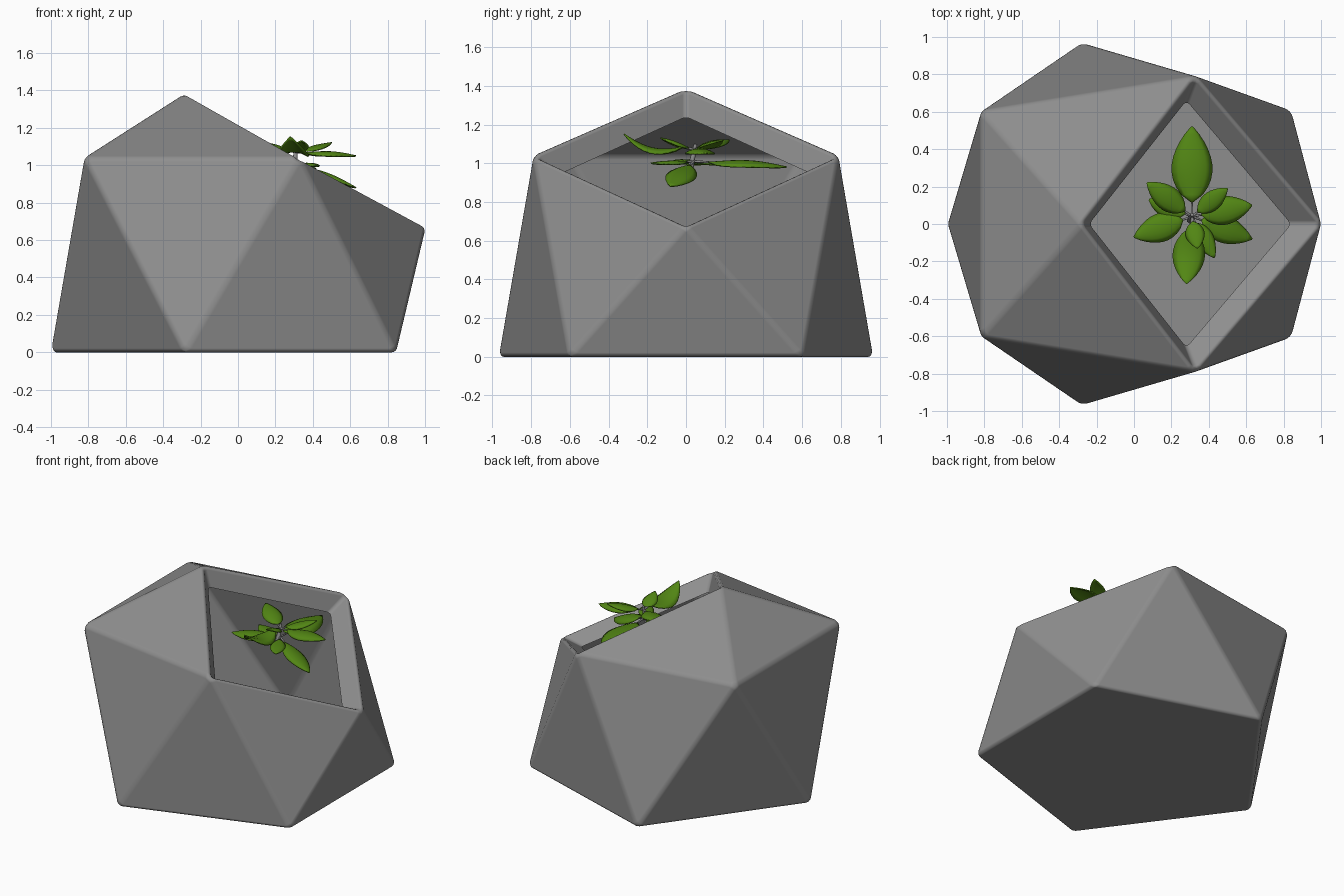
import bpy, bmesh, math
from mathutils import Vector

if "Cube" in bpy.data.objects:
    bpy.data.objects.remove(bpy.data.objects["Cube"], do_unlink=True)


def material(name, rgb):
    m = bpy.data.materials.new(name)
    m.use_nodes = True
    m.diffuse_color = (*rgb, 1)
    m.node_tree.nodes["Principled BSDF"].inputs["Base Color"].default_value = (*rgb, 1)
    return m


GREY = material("stone_grey", (0.27, 0.27, 0.27))
GREEN = material("leaf_green", (0.085, 0.24, 0.007))


def make_object(name, bm, mat, angle):
    me = bpy.data.meshes.new(name)
    bm.to_mesh(me)
    bm.free()
    me.materials.append(mat)
    ob = bpy.data.objects.new(name, me)
    bpy.context.collection.objects.link(ob)
    bpy.ops.object.select_all(action="DESELECT")
    ob.select_set(True)
    bpy.context.view_layer.objects.active = ob
    bpy.ops.object.shade_smooth_by_angle(angle=math.radians(angle))
    return ob


# Faceted planter shell: five-sided base, five-cornered shoulder and a peak
def planter():
    bm = bmesh.new()
    base = [bm.verts.new(p) for p in
            ((-1, 0, 0), (-.285, -.97, 0), (.845, -.605, 0), (.845, .605, 0), (-.285, .97, 0))]
    ring = [bm.verts.new(p) for p in
            ((-.82, -.605, 1.04), (.33, -.79, 1.04), (1.005, 0, .675), (.33, .79, 1.04), (-.82, .605, 1.04))]
    peak = bm.verts.new((-.28, 0, 1.385))
    bm.faces.new(base[::-1])
    for i in range(5):
        j = (i + 1) % 5
        bm.faces.new((base[i], base[j], ring[i]))
        bm.faces.new((ring[i], base[j], ring[j]))
    for i, j in ((0, 1), (3, 4), (4, 0)):
        bm.faces.new((ring[i], ring[j], peak))
    # Lip turned into the diamond opening
    rim = [peak, ring[1], ring[2], ring[3]]
    lip = [bm.verts.new(p) for p in
           ((-.24, 0, 1.24), (.28, -.66, .94), (.84, 0, .645), (.28, .66, .94))]
    for i in range(4):
        j = (i + 1) % 4
        bm.faces.new((rim[i], rim[j], lip[j], lip[i]))
    bmesh.ops.recalc_face_normals(bm, faces=bm.faces)
    ob = make_object("planter", bm, GREY, 40)
    bev = ob.modifiers.new("soft_edges", "BEVEL")
    bev.width = 0.022
    bev.segments = 3
    bev.limit_method = "ANGLE"
    bev.angle_limit = math.radians(10)
    bev.harden_normals = True


# Leaf: a pointed, cupped blade arching from the crown to its tip
def leaf(name, root, tip, half_width, arch, tilt=0.0):
    root, tip = Vector(root), Vector(tip)
    along = tip - root
    side = along.cross(Vector((0, 0, 1))).normalized()
    up = side.cross(along).normalized()
    side, up = (side * math.cos(tilt) + up * math.sin(tilt),
                up * math.cos(tilt) - side * math.sin(tilt))
    bm = bmesh.new()
    n, m = 10, 6
    rows = []
    for i in range(n + 1):
        t = i / n
        w = half_width * max(.03, math.sin(math.pi * t ** .85) ** .8 if t < 1 else 0)
        row = []
        for k in range(m + 1):
            s = 2 * k / m - 1
            dome = arch * math.sin(math.pi * t) - .4 * w * s * s - .1 * w * (1 - abs(s))
            row.append(bm.verts.new(root + along * t + side * w * s + up * dome))
        rows.append(row)
    for a, b in zip(rows, rows[1:]):
        for k in range(m):
            bm.faces.new((a[k], a[k + 1], b[k + 1], b[k]))
    bmesh.ops.recalc_face_normals(bm, faces=bm.faces)
    ob = make_object(name, bm, GREEN, 60)
    sol = ob.modifiers.new("thickness", "SOLIDIFY")
    sol.thickness = 0.008
    sol.offset = 0


# Stem: a tapered round twig between two points
def twig(name, a, b, r1, r2):
    a, b = Vector(a), Vector(b)
    bm = bmesh.new()
    bmesh.ops.create_cone(bm, cap_ends=True, segments=8, radius1=r1, radius2=r2, depth=(b - a).length)
    bm.transform((b - a).to_track_quat("Z", "Y").to_matrix().to_4x4())
    bmesh.ops.translate(bm, verts=bm.verts, vec=(a + b) / 2)
    make_object(name, bm, GREY, 50)


planter()

crown = Vector((.31, .04, 1.04))
twig("main_stem", (.3, .02, .96), (.31, .05, 1.1), .018, .009)

# Tip, half width, arch and tilt of each leaf
leaves = [
    ((.31, .52, .98), .108, .03, 0),
    ((.28, -.32, 1.15), .085, -.03, 0),
    ((0, -.07, 1.0), .075, .02, 0),
    ((.63, -.08, .88), .075, .02, .2),
    ((.63, .1, 1.05), .075, .02, 0),
    ((.07, .22, 1.12), .065, .02, 0),
    ((.08, .13, 1.0), .06, .01, 0),
    ((.5, .19, 1.12), .05, .01, 0),
    ((.43, -.18, 1.0), .05, .01, 0),
    ((.34, -.13, 1.13), .05, .01, 0),
]
for i, (tip, w, arch, tilt) in enumerate(leaves, 1):
    tip = Vector(tip)
    high = Vector((0, 0, .03 if tip.z > 1.04 else -.03))
    root = (crown + high).lerp(tip, .16)
    twig(f"leaf_stalk_{i}", crown + high, root, .007, .005)
    leaf(f"leaf_{i}", root, tip, w, arch, tilt)
